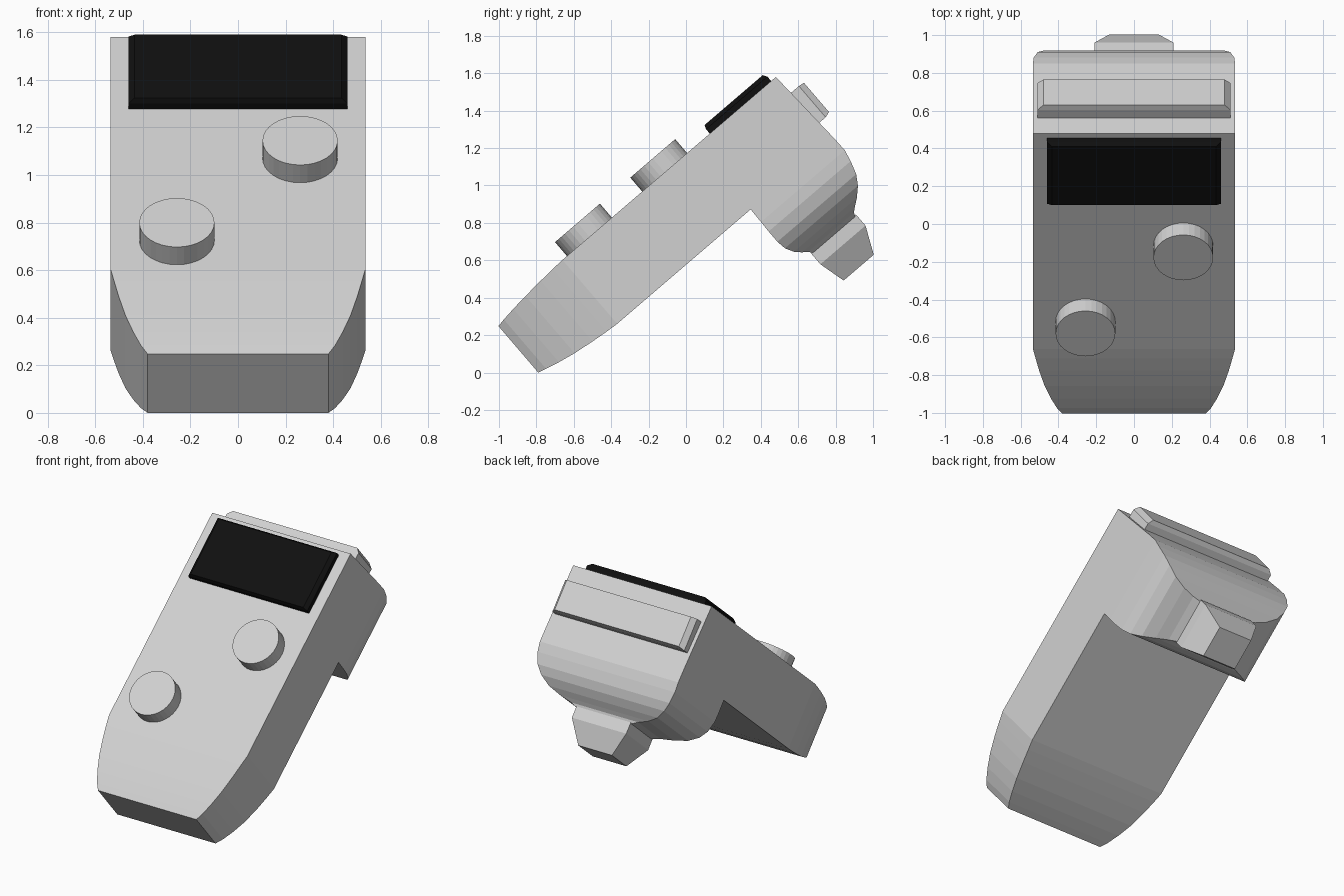
import bpy, bmesh, math
from mathutils import Matrix, Vector

if "Cube" in bpy.data.objects:
    bpy.data.objects.remove(bpy.data.objects["Cube"])


def make_material(name, rgb):
    mat = bpy.data.materials.new(name)
    mat.use_nodes = True
    mat.diffuse_color = (*rgb, 1)
    mat.node_tree.nodes["Principled BSDF"].inputs["Base Color"].default_value = (*rgb, 1)
    return mat


grey = make_material("light grey", (0.64, 0.64, 0.64))
black = make_material("screen black", (0.005, 0.005, 0.005))

# The device leans back: u runs up its face, n points out of its face
TILT = Matrix.Rotation(math.radians(40.6), 4, "X")


def finish(bm, name, mat):
    bmesh.ops.remove_doubles(bm, verts=bm.verts, dist=0.0005)
    bmesh.ops.recalc_face_normals(bm, faces=bm.faces)
    bmesh.ops.transform(bm, matrix=TILT, verts=bm.verts)
    mesh = bpy.data.meshes.new(name)
    bm.to_mesh(mesh)
    bm.free()
    mesh.materials.append(mat)
    obj = bpy.data.objects.new(name, mesh)
    bpy.context.collection.objects.link(obj)


def along_u(u, x, low, high):
    return [Vector(p) for p in ((-x, u, low), (x, u, low), (x, u, high), (-x, u, high))]


def along_n(n, x, low, high):
    return [Vector(p) for p in ((-x, low, n), (x, low, n), (x, high, n), (-x, high, n))]


def loft(bm, rings, start=True, end=True, open_side=None):
    """Skin four-sided rings; open_side skips one side of the first span."""
    loops = [[bm.verts.new(p) for p in ring] for ring in rings]
    for k, (a, b) in enumerate(zip(loops, loops[1:])):
        for i in range(4):
            if k == 0 and i == open_side:
                continue
            j = (i + 1) % 4
            bm.faces.new((a[i], a[j], b[j], b[i]))
    if start:
        bm.faces.new(loops[0])
    if end:
        bm.faces.new(loops[-1])


# Body: tapered handle joined to the head behind it
FACE, BACK, STEP, WIDE = 0.887, 0.437, 0.83, 0.535
body = bmesh.new()
handle = [(-0.6, 0.38, 0.514, 0.841), (-0.555, 0.408, 0.502, 0.849),
          (-0.48, 0.44, 0.484, 0.859), (-0.385, 0.473, 0.466, 0.869),
          (-0.27, 0.502, 0.451, 0.878), (-0.18, 0.521, 0.442, 0.884),
          (-0.11, WIDE, BACK, FACE), (STEP, WIDE, BACK, FACE)]
loft(body, [along_u(*r) for r in handle], end=False)
head = [(FACE, WIDE, STEP, 1.393), (BACK, WIDE, STEP, 1.416),
        (0.35, WIDE, 0.828, 1.418), (0.285, 0.531, 0.826, 1.404),
        (0.213, 0.51, 0.826, 1.381), (0.16, 0.475, 0.834, 1.348),
        (0.115, 0.42, 0.858, 1.302), (0.085, 0.34, 0.888, 1.262),
        (0.065, 0.26, 0.915, 1.238), (0.04, 0.2, 0.935, 1.228)]
loft(body, [along_n(*r) for r in head], open_side=0)
finish(body, "body", grey)

# Connector at the back of the head
plug = bmesh.new()
loft(plug, [along_n(*r) for r in ((0.05, 0.21, 0.922, 1.24), (-0.028, 0.21, 0.922, 1.24),
                                  (-0.175, 0.13, 0.96, 1.172))])
finish(plug, "connector", grey)

# Raised plate on the top end
plate = bmesh.new()
loft(plate, [along_u(*r) for r in ((1.39, 0.51, 0.55, 0.77), (1.455, 0.51, 0.55, 0.77),
                                   (1.487, 0.48, 0.56, 0.766))])
finish(plate, "end_plate", grey)

# Screen with a slight bevelled rim
screen = bmesh.new()
loft(screen, [along_n(*r) for r in ((0.88, 0.46, 0.928, 1.36), (0.918, 0.46, 0.928, 1.36),
                                    (0.94, 0.435, 0.937, 1.346))])
finish(screen, "screen", black)

# Round buttons
for name, x, u in (("lower_button", -0.257, 0.08), ("upper_button", 0.261, 0.61)):
    button = bmesh.new()
    bmesh.ops.create_cone(button, cap_ends=True, segments=32, radius1=0.158, radius2=0.158,
                          depth=0.11, matrix=Matrix.Translation((x, u, 0.93)))
    finish(button, name, grey)
